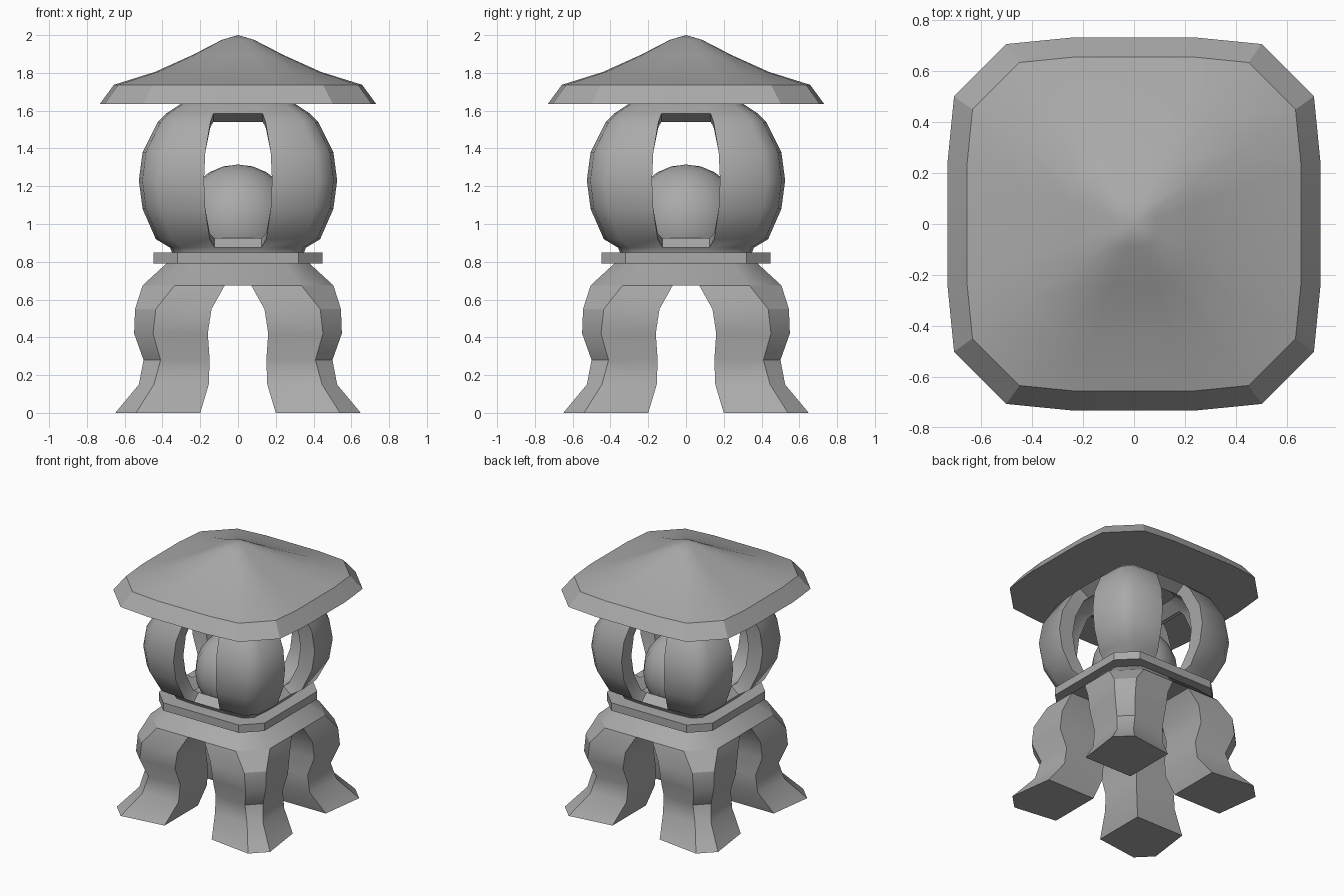
import bpy, bmesh, math

cube = bpy.data.objects.get("Cube")
if cube:
    bpy.data.objects.remove(cube)

stone = bpy.data.materials.new("grey_stone")
stone.use_nodes = True
GREY = (0.4, 0.4, 0.4, 1)
stone.diffuse_color = GREY
stone.node_tree.nodes["Principled BSDF"].inputs["Base Color"].default_value = GREY


def finish(name, bm, angle=30):
    bmesh.ops.recalc_face_normals(bm, faces=bm.faces[:])
    mesh = bpy.data.meshes.new(name)
    bm.to_mesh(mesh)
    bm.free()
    mesh.materials.append(stone)
    obj = bpy.data.objects.new(name, mesh)
    bpy.context.collection.objects.link(obj)
    bpy.ops.object.select_all(action="DESELECT")
    obj.select_set(True)
    bpy.context.view_layer.objects.active = obj
    bpy.ops.object.shade_smooth_by_angle(angle=math.radians(angle))
    return obj


def add_ring(bm, z, pts):
    return [bm.verts.new((x, y, z)) for x, y in pts]


def loft(sections, cap_top=True):
    """Skin a stack of (z, outline) sections; returns the bmesh."""
    bm = bmesh.new()
    rings = [add_ring(bm, z, pts) for z, pts in sections]
    n = len(rings[0])
    for low, high in zip(rings, rings[1:]):
        for i in range(n):
            j = (i + 1) % n
            bm.faces.new((low[i], low[j], high[j], high[i]))
    bm.faces.new(rings[0][::-1])
    if cap_top:
        bm.faces.new(rings[-1])
    return bm


def quarter_turns(points):
    """Repeat the points of one corner around all four corners."""
    out, pts = [], points
    for _ in range(4):
        out += pts
        pts = [(-y, x) for x, y in pts]
    return out


def soft_square(r, side, a, b):
    """Square with bowed sides: side is the half width of the flat middle."""
    return quarter_turns([(r, side), (r * a, r * b), (r * b, r * a), (side, r)])


def cut_square(a, b):
    return quarter_turns([(a, b), (b, a)])


# Four curved legs: z, outer, chamfer, inner, width at the inner edge
leg_levels = [(0, .65, .54, .20, .605), (.15, .525, .445, .155, .50),
              (.28, .50, .41, .15, .485), (.42, .55, .45, .16, .535),
              (.55, .545, .435, .14, .535), (.675, .505, .335, .07, .505)]
bm = loft([(z, [(c, c), (p, c), (a, b), (b, a), (c, p)])
           for z, a, b, c, p in leg_levels])
legs = finish("legs", bm, 31)
mirror = legs.modifiers.new("four_legs", "MIRROR")
mirror.use_axis = (True, True, False)
mirror.use_clip = False
mirror.use_mirror_merge = False

# Sloping platform and slab above the legs
finish("platform", loft([(.675, cut_square(.505, .335)), (.79, cut_square(.38, .25))]))
finish("slab", loft([(z, cut_square(.448, .32)) for z in (.79, .85)]))

# Round lamp chamber with thick walls: outer z, outer radius, inner z, inner radius
chamber_levels = [(.85, .35, .87, .24), (.875, .36, .925, .30), (.92, .435, .95, .33),
                  (1.08, .505, 1.08, .385), (1.23, .525, 1.23, .405),
                  (1.38, .505, 1.38, .385), (1.54, .425, 1.515, .33),
                  (1.585, .38, 1.54, .30), (1.645, .29, 1.60, .22)]
bm = bmesh.new()
outer, inner = [], []
for zo, ro, zi, ri in chamber_levels:
    side = ro * .343
    outer.append(add_ring(bm, zo, soft_square(ro, side, .965, .81)))
    inner.append(add_ring(bm, zi, soft_square(ri, side, .965, .81)))
last = len(chamber_levels) - 1
for i in range(16):
    j = (i + 1) % 16
    opening = i % 4 == 3
    # walls, left open at the windows, where side jambs join the two skins
    for k in range(last):
        if opening and 0 < k < last - 1:
            for s in (i, j):
                bm.faces.new((outer[k][s], outer[k + 1][s], inner[k + 1][s], inner[k][s]))
        else:
            for skin in (outer, inner):
                bm.faces.new((skin[k][i], skin[k][j], skin[k + 1][j], skin[k + 1][i]))
    # rims, window sill and window head
    for k in (0, 1, last - 1, last) if opening else (0, last):
        bm.faces.new((outer[k][i], outer[k][j], inner[k][j], inner[k][i]))
finish("lamp_chamber", bm, 45)

# Lamp globe inside the chamber
bm = bmesh.new()
bmesh.ops.create_uvsphere(bm, u_segments=16, v_segments=12, radius=.3)
bmesh.ops.translate(bm, verts=bm.verts[:], vec=(0, 0, 1.015))
finish("lamp_globe", bm, 60)

# Roof with a bevelled rim, rising to a soft point
roof_profile = [(1.635, .732), (1.737, .657), (1.805, .44), (1.895, .24), (1.975, .085)]
bm = loft([(z, soft_square(r, r * .343, .966, .685)) for z, r in roof_profile], False)
rim = [e for e in bm.edges if e.is_boundary]
tip = bm.verts.new((0, 0, 2))
for e in rim:
    bm.faces.new((e.verts[0], e.verts[1], tip))
finish("roof", bm)
